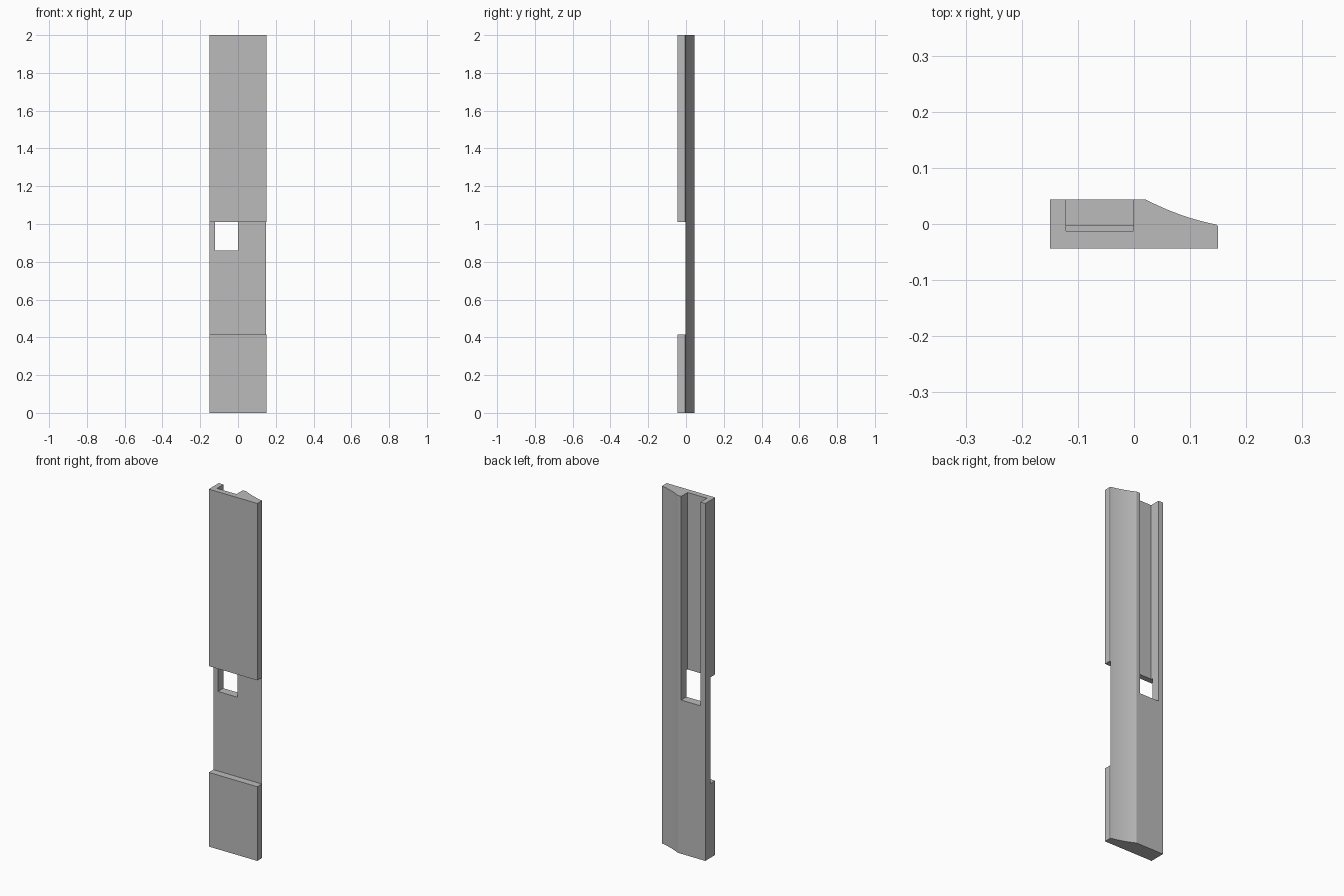
import bpy, bmesh, math
from mathutils import Vector
from mathutils.geometry import interpolate_bezier

old = bpy.data.objects.get("Cube")
if old:
    bpy.data.objects.remove(old, do_unlink=True)

grey = bpy.data.materials.new("plain grey")
grey.use_nodes = True
colour = (0.5, 0.5, 0.5, 1)
grey.diffuse_color = colour
grey.node_tree.nodes["Principled BSDF"].inputs["Base Color"].default_value = colour


def prism(name, outline, z0, z1):
    """Extrude an outline in x and y from z0 up to z1."""
    bm = bmesh.new()
    face = bm.faces.new([bm.verts.new((x, y, z0)) for x, y in outline])
    top = bmesh.ops.extrude_face_region(bm, geom=[face])["geom"]
    bmesh.ops.translate(bm, vec=(0, 0, z1 - z0),
                        verts=[v for v in top if isinstance(v, bmesh.types.BMVert)])
    bmesh.ops.recalc_face_normals(bm, faces=bm.faces)
    mesh = bpy.data.meshes.new(name)
    bm.to_mesh(mesh)
    bm.free()
    mesh.materials.append(grey)
    obj = bpy.data.objects.new(name, mesh)
    bpy.context.collection.objects.link(obj)
    return obj


def cut(target, name, x0, x1, y0, y1, z0, z1):
    """Remove a box from the target."""
    cutter = prism(name, [(x0, y0), (x1, y0), (x1, y1), (x0, y1)], z0, z1)
    cutter.hide_render = True
    mod = target.modifiers.new(name, "BOOLEAN")
    mod.operation = "DIFFERENCE"
    mod.solver = "EXACT"
    mod.object = cutter
    bpy.context.view_layer.objects.active = target
    bpy.ops.object.modifier_apply(modifier=mod.name)
    bpy.data.objects.remove(cutter, do_unlink=True)


# Bar with a concave slope on its back left side
half_w, half_d = 0.15, 0.044
slope = interpolate_bezier(Vector((half_w - 0.003, -0.001)), Vector((0.105, 0.007)),
                           Vector((0.063, 0.022)), Vector((0.02, half_d)), 20)
outline = [(-half_w, -half_d), (half_w, -half_d), (half_w, -0.004)]
outline += [(p.x, p.y) for p in slope] + [(-half_w, half_d)]
bar = prism("slotted_bar", outline, 0, 2)

# Back channel, open at the top, and front recess that breaks into it
cut(bar, "back_channel", -0.121, -0.001, -0.0125, 0.1, 0.86, 2.1)
cut(bar, "front_recess", -0.2, 0.2, -0.1, -0.0035, 0.415, 1.01)

bpy.ops.object.select_all(action="DESELECT")
bar.select_set(True)
bpy.context.view_layer.objects.active = bar
bpy.ops.object.shade_smooth_by_angle(angle=math.radians(25))
